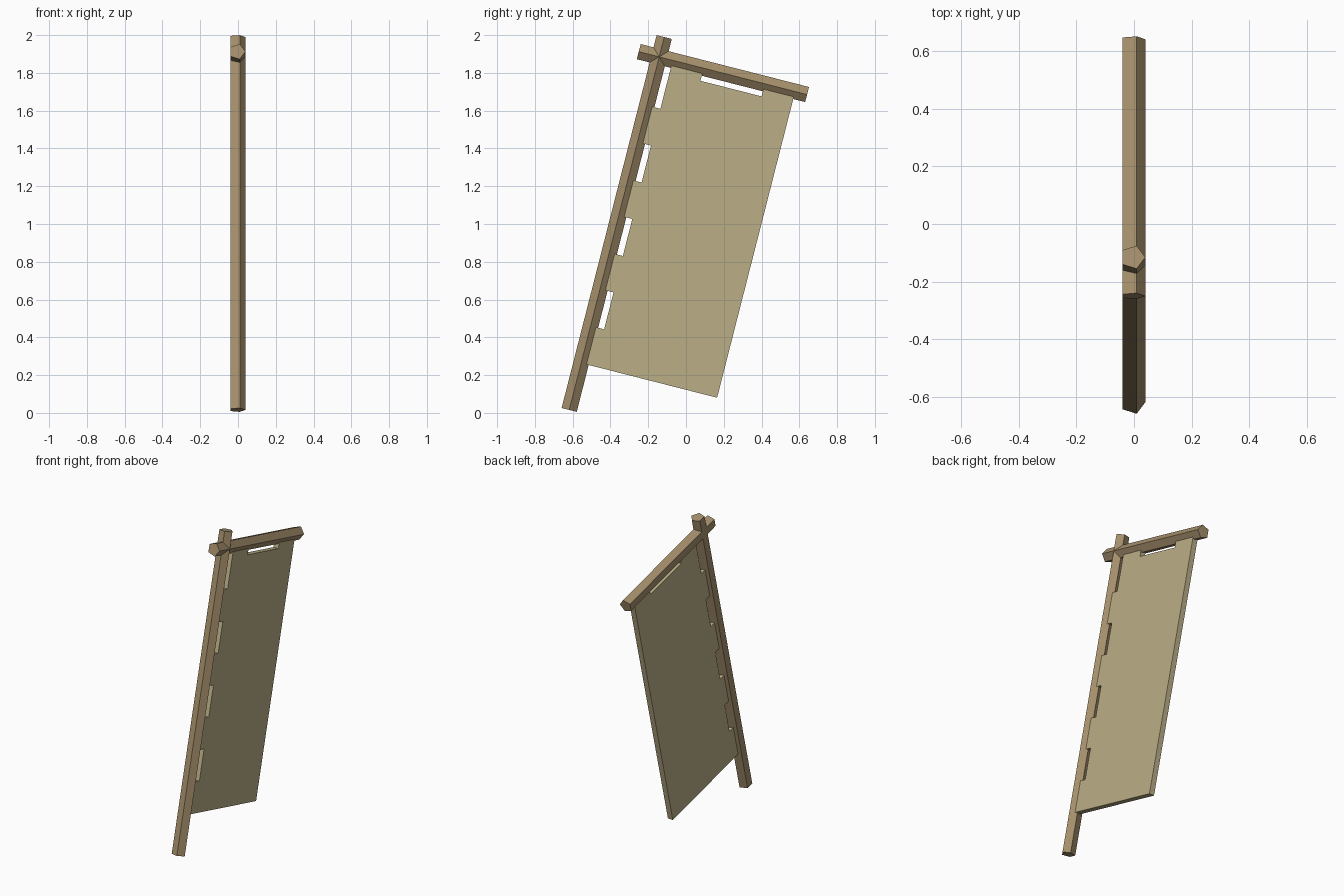
import bpy, bmesh, math
from mathutils import Vector

if "Cube" in bpy.data.objects:
    bpy.data.objects.remove(bpy.data.objects["Cube"])

TILT = math.radians(14.3)
U = Vector((0, math.cos(TILT), -math.sin(TILT)))   # along the crossbar
V = Vector((0, math.sin(TILT), math.cos(TILT)))    # along the pole
X = Vector((1, 0, 0))
CROSS = Vector((0, -0.142, 1.885))                 # where the beams meet


def material(name, color):
    m = bpy.data.materials.new(name)
    m.diffuse_color = (*color, 1)
    m.use_nodes = True
    m.node_tree.nodes["Principled BSDF"].inputs["Base Color"].default_value = m.diffuse_color
    return m


wood = material("brown wood", (0.376, 0.275, 0.150))
cloth = material("tan cloth", (0.500, 0.430, 0.245))


def prism(name, outline, sweep, mat):
    """Extrude a closed outline along a vector."""
    bm = bmesh.new()
    face = bm.faces.new([bm.verts.new(p) for p in outline])
    ext = bmesh.ops.extrude_face_region(bm, geom=[face])
    moved = [g for g in ext["geom"] if isinstance(g, bmesh.types.BMVert)]
    bmesh.ops.translate(bm, verts=moved, vec=sweep)
    bmesh.ops.recalc_face_normals(bm, faces=bm.faces)
    me = bpy.data.meshes.new(name)
    bm.to_mesh(me)
    bm.free()
    me.materials.append(mat)
    ob = bpy.data.objects.new(name, me)
    bpy.context.collection.objects.link(ob)
    return ob


def beam(name, axis, side, start, end, r=0.0434):
    """Five-sided beam with one ridge facing +x."""
    ring = []
    for i in range(5):
        a = 2 * math.pi * i / 5
        ring.append(CROSS + axis * start + X * (r * math.cos(a) - 0.004) + side * (r * math.sin(a)))
    prism(name, ring, axis * (end - start), wood)


# Leaning pole and crossbar
beam("pole", V, U, -1.929, 0.108)
beam("crossbar", U, V, -0.1115, 0.808)

# Cloth outline with slots along the pole and under the crossbar
pts = [(0.02, -1.673), (0.743, -1.673), (0.743, -0.02),
       (0.577, -0.02), (0.577, -0.069), (0.243, -0.069), (0.243, -0.02),
       (0.074, -0.02), (0.074, -0.265), (0.02, -0.265)]
for k in range(1, 4):
    top = -0.065 - 0.401 * k
    pts += [(0.02, top), (0.074, top), (0.074, top - 0.202), (0.02, top - 0.202)]
T = 0.036
prism("banner_cloth", [CROSS + U * u + V * v - X * T / 2 for u, v in pts], X * T, cloth)
